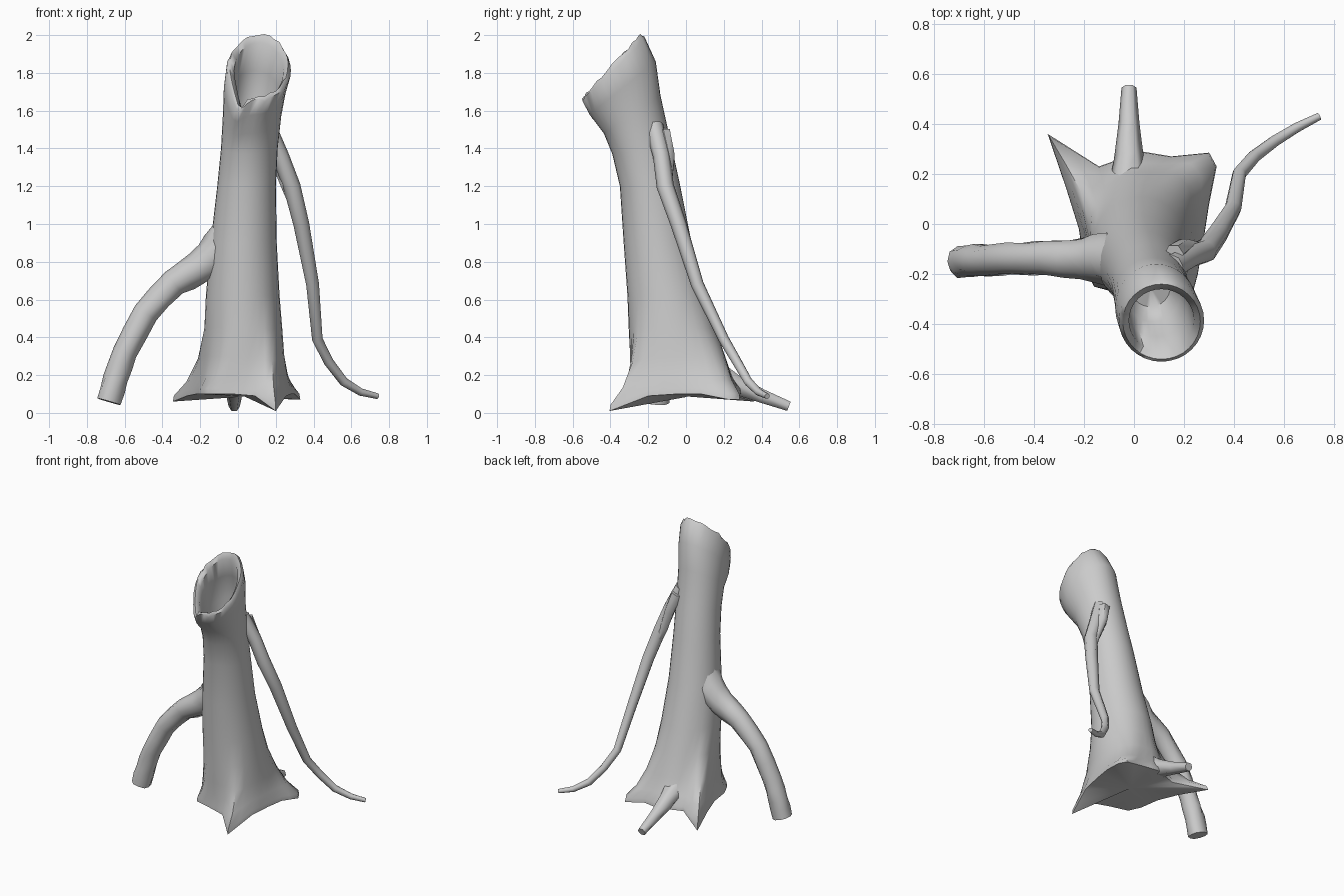
import bpy, math, random
from mathutils import Vector

if "Cube" in bpy.data.objects:
    bpy.data.objects.remove(bpy.data.objects["Cube"])

random.seed(4)
TAU = 2 * math.pi


def loft(name, rings, angle=60):
    """Skin a list of equal-length point rings and cap both ends."""
    n = len(rings[0])
    verts = [tuple(p) for r in rings for p in r]
    faces = []
    for k in range(len(rings) - 1):
        for i in range(n):
            j = (i + 1) % n
            faces.append((k*n + i, k*n + j, (k+1)*n + j, (k+1)*n + i))
    for k, flip in ((0, True), (len(rings) - 1, False)):
        c = sum((Vector(p) for p in rings[k]), Vector()) / n
        verts.append(tuple(c))
        for i in range(n):
            a, b = k*n + i, k*n + (i + 1) % n
            faces.append((b, a, len(verts) - 1) if flip else (a, b, len(verts) - 1))
    me = bpy.data.meshes.new(name)
    me.from_pydata(verts, [], faces)
    ob = bpy.data.objects.new(name, me)
    bpy.context.collection.objects.link(ob)
    bpy.context.view_layer.objects.active = ob
    ob.select_set(True)
    bpy.ops.object.shade_smooth_by_angle(angle=math.radians(angle))
    ob.select_set(False)
    return ob


def tube(name, path, sides=8, bumps=0.0):
    """Tapered tube along (x, y, z, radius) points."""
    pts = [Vector(p[:3]) for p in path]
    rings = []
    for k, p in enumerate(pts):
        t = (pts[min(k + 1, len(pts) - 1)] - pts[max(k - 1, 0)]).normalized()
        u = t.cross(Vector((0, 1, 0.01))).normalized()
        v = t.cross(u)
        ring = []
        for i in range(sides):
            a = TAU * i / sides
            r = path[k][3] * (1 + random.uniform(-bumps, bumps))
            ring.append(p + u * (r * math.cos(a)) + v * (r * math.sin(a)))
        rings.append(ring)
    return loft(name, rings)


def subdivide(path, steps):
    """Insert linear in-between points."""
    out = []
    for a, b in zip(path, path[1:]):
        out += [tuple(x + (y - x) * s / steps for x, y in zip(a, b)) for s in range(steps)]
    return out + [path[-1]]


# Root flare outline, one point every 22.5 degrees
foot = [(.28, -.05, .1), (.30, .08, .1), (.33, .23, .07), (.30, .285, .07),
        (.15, .27, .1), (.03, .29, .1), (-.14, .23, .1), (-.345, .36, .06),
        (-.27, .14, .09), (-.22, -.02, .1), (-.20, -.16, .1), (-.16, -.25, .1),
        (-.03, -.285, .1), (.09, -.31, .09), (.20, -.405, .01), (.255, -.2, .09)]
outline = subdivide(foot + foot[:1], 2)[:-1]
N = len(outline)


def ring(cx, cy, rx, ry, z, tilt=0, flare=0, notch=0):
    """Tilted ellipse, blended towards the root outline and notched front-left."""
    pts = []
    for i in range(N):
        a = TAU * i / N
        drop = notch * math.exp(-((a - 4.0) / .35) ** 2)
        e = Vector((cx + rx * math.cos(a), cy + ry * math.sin(a),
                    z + tilt * math.sin(a) - drop))
        o = Vector(outline[i])
        q = e.lerp(o, flare)
        q.z = e.z + (o.z - .1) * flare
        pts.append(q)
    return pts


# Hollow leaning trunk: outside up, over the rim, down inside
trunk = [
    ring(.03, -.04, .2, .24, .10, flare=1),
    ring(.03, -.04, .2, .24, .13, flare=.97),
    ring(.03, -.05, .2, .24, .19, flare=.62),
    ring(.03, -.06, .2, .24, .30, flare=.3),
    ring(.03, -.08, .2, .225, .45, flare=.08),
    ring(.025, -.10, .195, .21, .62),
    ring(.03, -.15, .175, .18, .90),
    ring(.045, -.19, .155, .16, 1.2),
    ring(.06, -.235, .15, .155, 1.4, .03),
    ring(.075, -.285, .155, .15, 1.58, .10, notch=.03),
    ring(.09, -.335, .165, .175, 1.72, .14, notch=.07),
    ring(.11, -.385, .17, .165, 1.82, .165, notch=.09),
    ring(.11, -.39, .155, .15, 1.84, .16, notch=.1),
    ring(.11, -.385, .13, .125, 1.81, .15, notch=.09),
    ring(.09, -.325, .125, .125, 1.70, .11, notch=.05),
    ring(.075, -.28, .11, .11, 1.56, .08),
    ring(.065, -.25, .08, .08, 1.46, .03),
]
for k in (11, 12):  # ragged rim
    for p in trunk[k]:
        p.z += random.uniform(-.012, .012)
loft("hollow_trunk", trunk)

# Narrow root pointing backwards
tube("back_root", [(-.02, .1, .24, .09), (-.02, .26, .15, .06),
                   (-.02, .40, .09, .042), (-.02, .545, .035, .03)], 6)

# Thick knobbly branch bending down on the left
branch = [(.0, -.15, 1.0, .11), (-.09, -.14, .86, .11), (-.2, -.14, .77, .088),
          (-.34, -.135, .69, .07), (-.49, -.14, .53, .066), (-.6, -.145, .32, .064),
          (-.65, -.145, .18, .066), (-.685, -.15, .06, .066)]
tube("left_branch", subdivide(branch, 2), 10, .07)

# Thin hanging root on the right, forked where it joins the trunk
tube("right_hanging_root", [
    (.15, -.17, 1.52, .05), (.225, -.13, 1.36, .045), (.285, -.11, 1.2, .046),
    (.335, -.04, 1.0, .042), (.395, .06, .68, .034), (.42, .2, .39, .028),
    (.48, .27, .27, .026), (.56, .33, .165, .024), (.65, .385, .11, .02),
    (.74, .43, .088, .015)], 8)
tube("root_fork", [(.16, -.12, 1.49, .04), (.2, -.09, 1.36, .035),
                   (.25, -.1, 1.22, .03), (.30, -.08, 1.1, .028)], 6)
